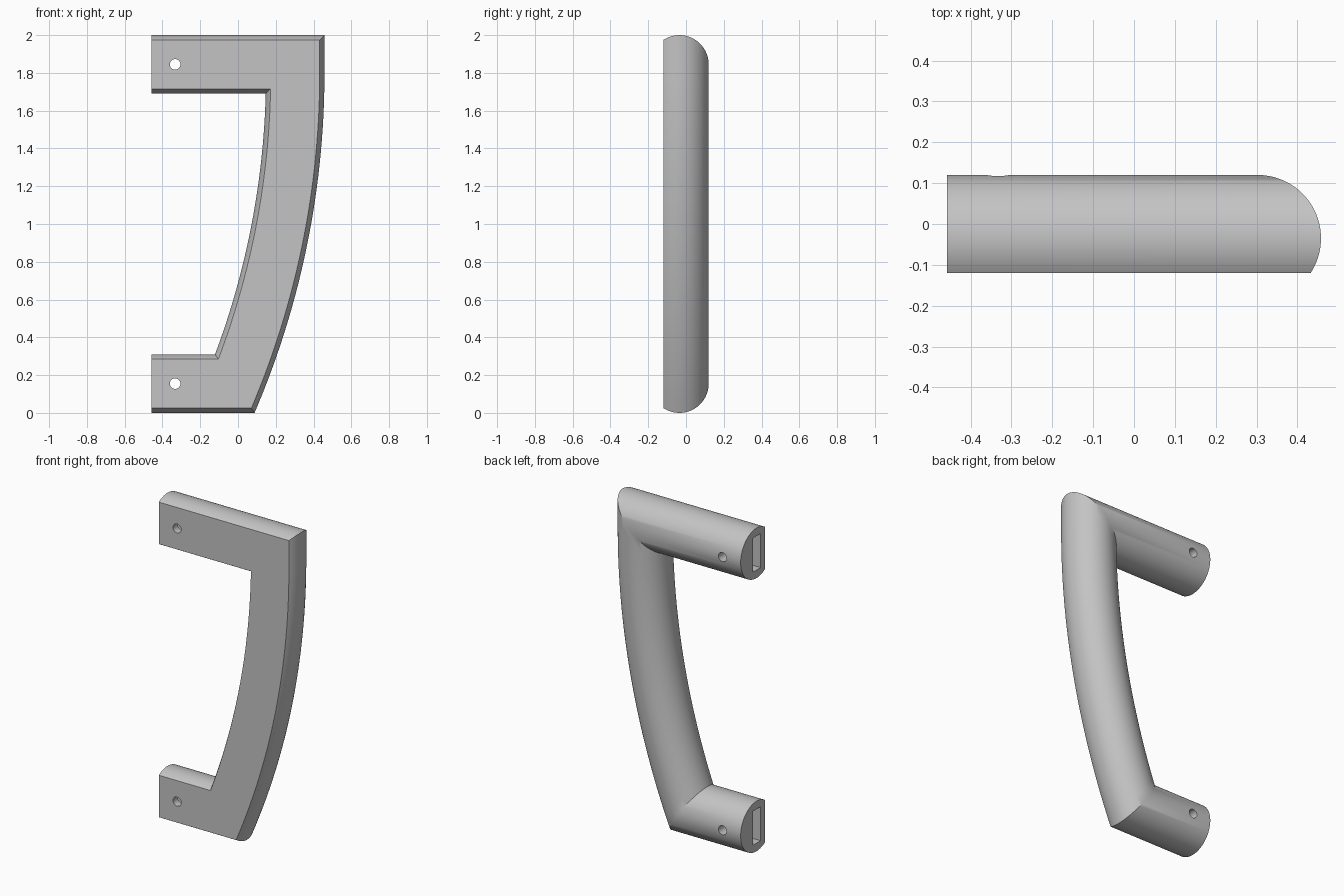
import bpy, bmesh, math
from mathutils import Matrix

if "Cube" in bpy.data.objects:
    bpy.data.objects.remove(bpy.data.objects["Cube"])

R, YC, YF = 0.155, -0.035, -0.12        # bar radius, bar axis y, flat front y
X0, ZT, ZB = -0.458, 1.845, 0.155       # leg ends, upper and lower leg heights
RA, ZA, XG = 4.405, 1.80, 0.303         # grip arc radius, arc centre height, grip x
SEG, RINGS = 48, 32

grey = bpy.data.materials.new("plain_grey")
grey.diffuse_color = (0.55, 0.55, 0.55, 1)
grey.use_nodes = True
grey.node_tree.nodes["Principled BSDF"].inputs["Base Color"].default_value = grey.diffuse_color


def grip_x(u, z):
    """x on the curved grip at offset u from its centre line"""
    dz = max(0.0, ZA - z)
    return XG - RA + math.sqrt((RA + u) ** 2 - dz * dz)


# handle: round bar with a flat front, swept along leg, curved grip, leg
a0 = math.asin((YF - YC) / R)
bm = bmesh.new()
lines = []
for i in range(SEG + 1):
    a = a0 + (math.pi - 2 * a0) * i / SEG
    u, y = R * math.cos(a), YC + R * math.sin(a)
    top, bot = ZT + u, ZB - u
    pts = [(X0, y, top)]
    for k in range(RINGS + 1):
        z = top + (bot - top) * k / RINGS
        pts.append((grip_x(u, z), y, z))
    pts.append((X0, y, bot))
    lines.append([bm.verts.new(p) for p in pts])
n = len(lines)
for i in range(n):
    p, q = lines[i], lines[(i + 1) % n]
    for k in range(len(p) - 1):
        bm.faces.new((p[k], p[k + 1], q[k + 1], q[k]))
for end in (0, -1):
    bm.faces.new([l[end] for l in lines])
bmesh.ops.recalc_face_normals(bm, faces=bm.faces)
me = bpy.data.meshes.new("door_handle")
bm.to_mesh(me)
bm.free()
handle = bpy.data.objects.new("door_handle", me)
bpy.context.collection.objects.link(handle)
me.materials.append(grey)
bpy.context.view_layer.objects.active = handle
handle.select_set(True)


def cut(name, build):
    """subtract a temporary cutter from the handle"""
    b = bmesh.new()
    build(b)
    m = bpy.data.meshes.new(name)
    b.to_mesh(m)
    b.free()
    m.materials.append(grey)
    c = bpy.data.objects.new(name, m)
    c.hide_render = True
    bpy.context.collection.objects.link(c)
    mod = handle.modifiers.new(name, 'BOOLEAN')
    mod.operation, mod.solver, mod.object = 'DIFFERENCE', 'EXACT', c
    bpy.ops.object.modifier_apply(modifier=name)
    bpy.data.objects.remove(c)


for z in (ZT, ZB):
    # rectangular socket in the leg end
    cut("socket_cutter", lambda b: bmesh.ops.create_cube(
        b, size=1, matrix=Matrix.Translation((X0, -0.037, z))
        @ Matrix.Diagonal((0.5, 0.076, 0.21, 1))))
    # screw hole through the leg
    cut("screw_hole_cutter", lambda b: bmesh.ops.create_cone(
        b, cap_ends=True, segments=32, radius1=0.028, radius2=0.028, depth=0.6,
        matrix=Matrix.Translation((-0.333, 0, z)) @ Matrix.Rotation(math.pi / 2, 4, 'X')))

bpy.ops.object.shade_smooth_by_angle(angle=math.radians(30))
